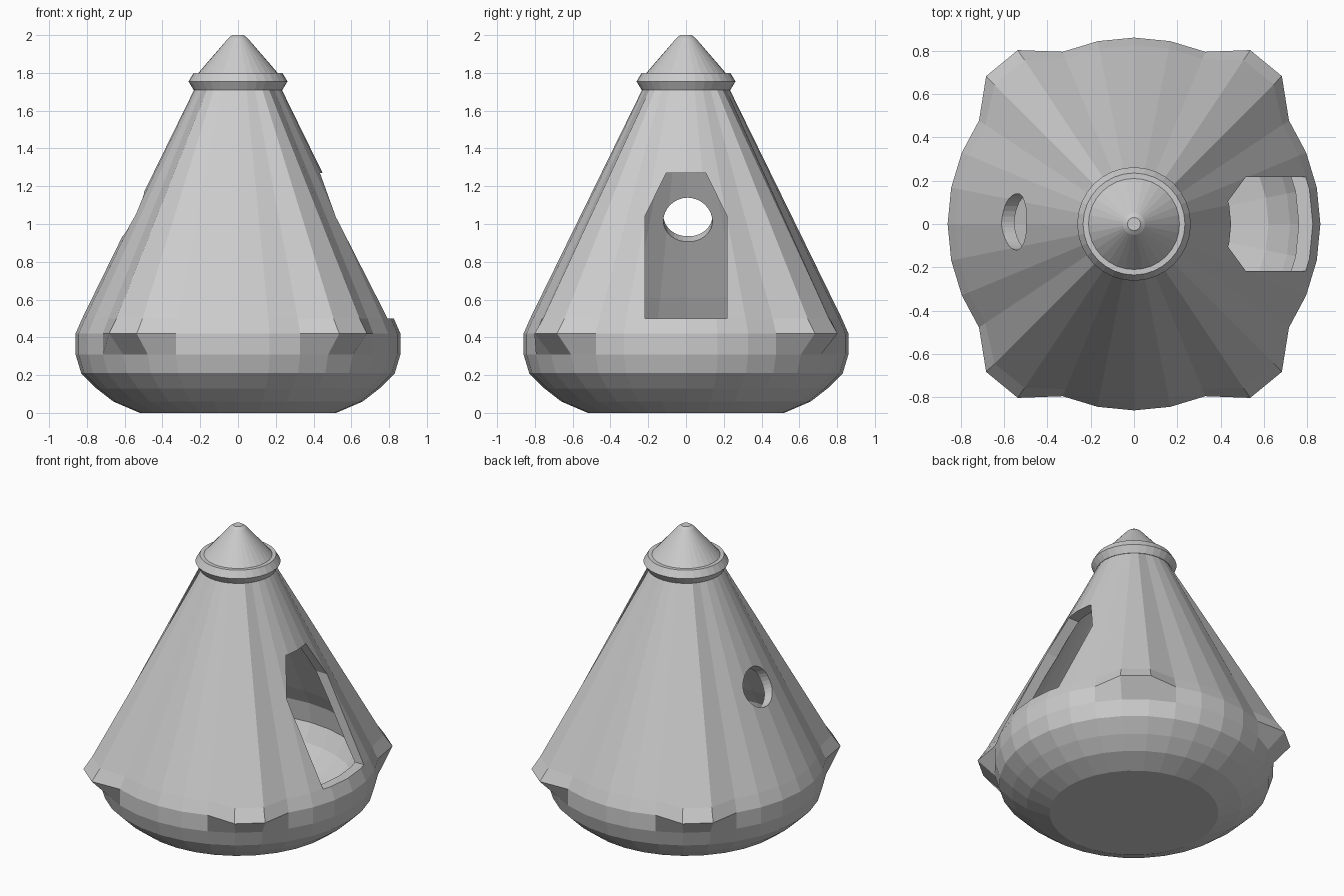
import bpy, bmesh, math
from mathutils import Vector

if "Cube" in bpy.data.objects:
    bpy.data.objects.remove(bpy.data.objects["Cube"])

SEG = 32
FINS = {4, 5, 11, 12, 20, 21, 27, 28}      # spokes pulled out into corner fins


def finish(bm, name):
    bmesh.ops.recalc_face_normals(bm, faces=bm.faces)
    me = bpy.data.meshes.new(name)
    bm.to_mesh(me)
    bm.free()
    ob = bpy.data.objects.new(name, me)
    bpy.context.collection.objects.link(ob)
    return ob


def lathe(name, profile):
    """Closed solid from (radius, z) or (radius, z, fin_radius) rings."""
    bm = bmesh.new()
    rings = []
    for p in profile:
        r, z, fin = p[0], p[1], p[-1] if len(p) == 3 else p[0]
        ring = []
        for i in range(SEG):
            a = math.tau * i / SEG
            rad = fin if i in FINS else r
            ring.append(bm.verts.new((rad * math.cos(a), rad * math.sin(a), z)))
        rings.append(ring)
    for lo, hi in zip(rings, rings[1:]):
        for i in range(SEG):
            j = (i + 1) % SEG
            bm.faces.new((lo[i], lo[j], hi[j], hi[i]))
    bm.faces.new(rings[0][::-1])
    bm.faces.new(rings[-1])
    return finish(bm, name)


def cut(target, cutter):
    cutter.hide_render = True
    mod = target.modifiers.new("cut", 'BOOLEAN')
    mod.operation = 'DIFFERENCE'
    mod.solver = 'EXACT'
    mod.object = cutter
    bpy.context.view_layer.objects.active = target
    bpy.ops.object.modifier_apply(modifier=mod.name)
    bpy.data.objects.remove(cutter)


# Conical hull with rounded base and four corner fins
hull = lathe("hull", [(.52, 0), (.66, .06), (.75, .13), (.83, .21), (.86, .31),
                      (.86, .42, .965), (.825, .5, .91), (.23, 1.715)])

# Hollow interior
cut(hull, lathe("cavity", [(.45, .08), (.62, .14), (.72, .25), (.78, .36),
                           (.76, .5), (.70, .61), (.18, 1.66)]))

# Doorway with a chamfered top on the right side
bm = bmesh.new()
outline = [(-.218, .5), (.218, .5), (.218, 1.04), (.105, 1.27), (-.105, 1.27), (-.218, 1.04)]
door = bm.faces.new([bm.verts.new((.2, y, z)) for y, z in outline])
ext = bmesh.ops.extrude_face_region(bm, geom=[door])
bmesh.ops.translate(bm, vec=(1, 0, 0),
                    verts=[v for v in ext["geom"] if isinstance(v, bmesh.types.BMVert)])
cut(hull, finish(bm, "door_cutter"))

# Round window through the left wall, square to the slope
axis = Vector((-.9, 0, .44))
bpy.ops.mesh.primitive_cylinder_add(vertices=32, radius=.13, depth=.4,
                                    location=(-.55, .01, 1.05),
                                    rotation=axis.to_track_quat('Z', 'Y').to_euler())
cut(hull, bpy.context.object)

# Collar ring and pointed nose cap
collar = lathe("collar", [(.235, 1.71), (.262, 1.755), (.235, 1.8), (.21, 1.8)])
nose = lathe("nose_cap", [(.21, 1.79), (.21, 1.8), (.05, 1.985), (.03, 2.0)])
